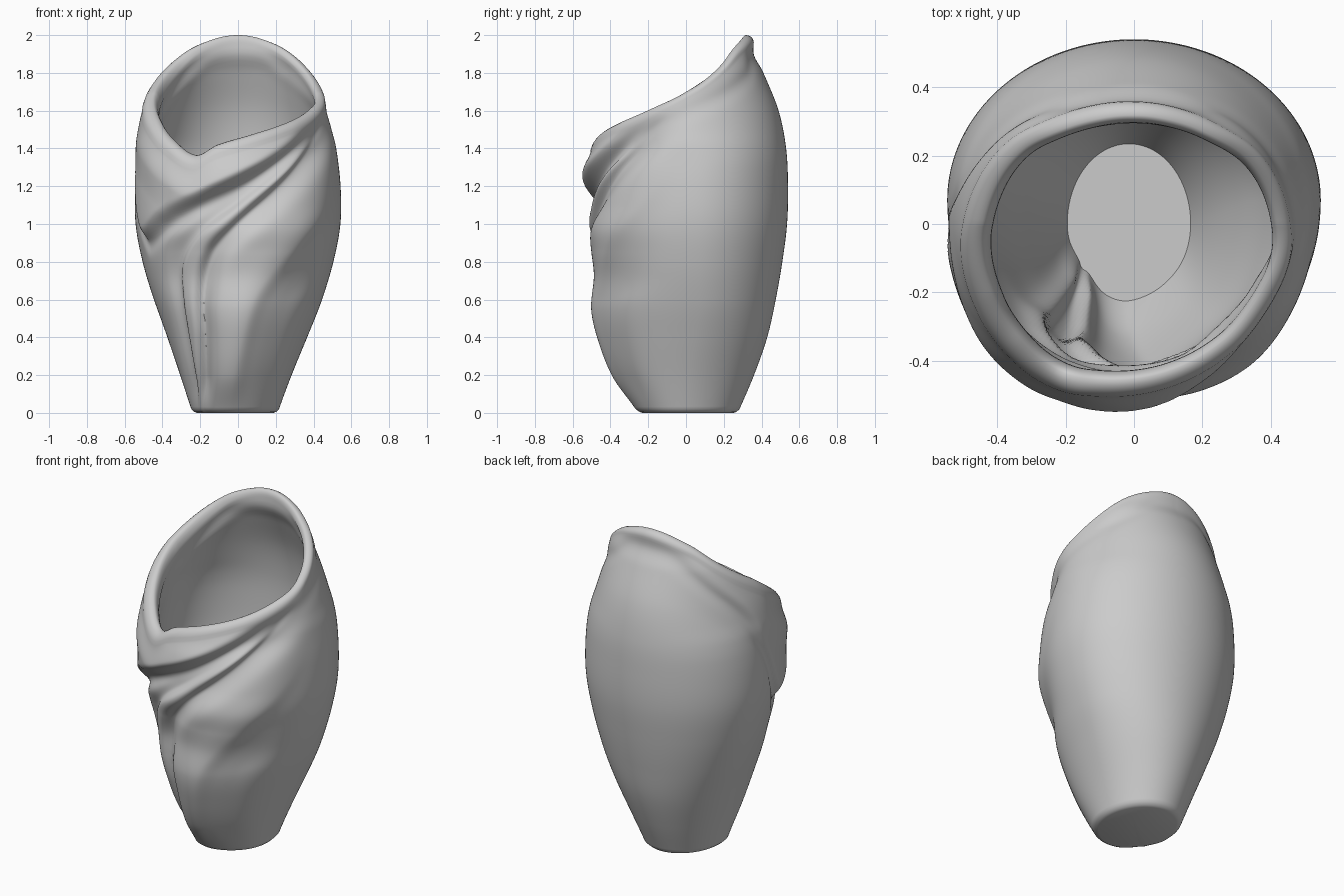
import bpy, bmesh
from math import sin, cos, pi, exp, sqrt, radians

if "Cube" in bpy.data.objects:
    bpy.data.objects.remove(bpy.data.objects["Cube"])

# Smooth curve through a few (position, value) points
def curve(*pts):
    n = len(pts)
    def slope(i):
        a, b = pts[max(i - 1, 0)], pts[min(i + 1, n - 1)]
        return (b[1] - a[1]) / (b[0] - a[0])
    m = [slope(i) for i in range(n)]
    def f(u):
        if u <= pts[0][0]:
            return pts[0][1]
        for i in range(n - 1):
            (a, va), (b, vb) = pts[i], pts[i + 1]
            if u <= b:
                h = b - a
                t = (u - a) / h
                return ((1 + 2 * t) * (1 - t) ** 2 * va + t * (1 - t) ** 2 * h * m[i]
                        + t * t * (3 - 2 * t) * vb + t * t * (t - 1) * h * m[i + 1])
        return pts[-1][1]
    return f

def smooth(t):
    t = min(max(t, 0), 1)
    return t * t * (3 - 2 * t)

# Body half-widths by height: sides, front, back
side = curve((0, .225), (.2, .295), (.4, .37), (.6, .445), (.8, .505), (1, .542), (1.2, .543),
             (1.4, .52), (1.5, .496), (1.6, .472), (1.7, .445), (1.85, .412), (2, .38))
front = curve((0, .25), (.2, .375), (.4, .452), (.55, .485), (.72, .478), (.85, .50), (.97, .522),
              (1.1, .505), (1.3, .49), (1.4, .46), (1.5, .425), (1.7, .38), (2, .33))
back = curve((0, .275), (.2, .36), (.4, .43), (.6, .475), (.8, .51), (1, .535), (1.2, .54),
             (1.4, .53), (1.6, .49), (1.8, .41), (1.9, .362), (2, .352))

# Rim height and lower edge of the collar, by angle from the front
rim = curve((-200, 1.98), (-180, 2), (-160, 1.98), (-135, 1.91), (-90, 1.70), (-60, 1.56),
            (-42, 1.45), (-25, 1.365), (-12, 1.42), (5, 1.465), (30, 1.53), (60, 1.61), (90, 1.70),
            (135, 1.91), (160, 1.98), (180, 2), (200, 1.98))
collar_low = curve((-200, 1.89), (-180, 1.91), (-160, 1.89), (-140, 1.79), (-110, 1.58), (-90, 1.38),
                   (-80, 1.2), (-72, 1.0), (-65, .91), (-45, 1.0), (-25, 1.09), (0, 1.21),
                   (25, 1.35), (45, 1.47), (62, 1.54), (90, 1.61), (140, 1.79), (160, 1.89),
                   (180, 1.91), (200, 1.89))
collar_amp = curve((-180, .012), (-110, .016), (-80, .016), (-62, .032), (-45, .05), (-30, .055),
                   (20, .05), (55, .025), (90, .012), (180, .012))
# Extra fullness at the rim, thickness of the lip and how far it rolls over, by angle
flare = curve((-180, 0), (-140, .012), (-90, .028), (-55, .03), (-20, .015), (30, .005), (60, 0))
lip_w = curve((-180, .062), (-140, .07), (-90, .092), (-50, .095), (-10, .08), (40, .065), (80, .058),
              (180, .062))
lip_h = curve((-180, .04), (-140, .05), (-90, .085), (-50, .085), (0, .07), (50, .05), (90, .035),
              (180, .04))

# Drapery lines: angle by height
crease_b = curve((0, -62), (.2, -53), (.6, -45), (.8, -39), (.95, -26), (1.1, -4), (1.25, 18),
                 (1.45, 50), (1.6, 75))
crease_a = curve((0, -48), (.2, -38), (.4, -31), (.6, -27), (.85, -16), (1, 0), (1.2, 26),
                 (1.45, 58), (1.6, 78))
ridge_c = curve((0, -8), (.3, 1), (.6, 10), (.75, 21), (.9, 35), (1.1, 56), (1.3, 74), (1.6, 95))

def dist(line, phi, z):
    # signed surface distance to a drapery line
    k = radians(line(z + .02) - line(z - .02)) / .04 * .48
    return radians(phi - line(z)) * max(.25, front(z)) / sqrt(1 + k * k)

def drapery(phi, z):
    if not -110 < phi < 130:
        return 0
    a, b, c = (dist(l, phi, z) for l in (crease_a, crease_b, ridge_c))
    d = -.052 * exp(-(a / (.03 if a < 0 else .075)) ** 2)
    d -= .035 * exp(-(b / (.06 if b < 0 else .028)) ** 2)
    right = 1 - smooth((phi - 35) / 45)
    d += right * (.02 * exp(-(c / (.13 if c < 0 else .07)) ** 2) - .014 * exp(-((c - .2) / .13) ** 2))
    return d * (smooth(z / .2) * .75 + .25) * (1 - smooth((z - 1.3) / .3))

def folds(phi, z, inner):
    s = z - collar_low(phi)
    d = drapery(phi, z) * (1 - smooth((s + .03) / .08))
    if inner:
        return d * .8
    amp = collar_amp(phi)
    top = smooth(1 - (rim(phi) - lip_h(phi) - z) / .15)
    d += (1 - .5 * top) * (amp * smooth((s + .01) / .09) - .5 * amp * exp(-((s + .02) / .045) ** 2))
    return d + flare(phi) * smooth(1 - (rim(phi) - lip_h(phi) - z) / .3)

def point(phi, z, inset, height=None, inner=0.0):
    p = radians(phi)
    d = -inset
    if inner < 1:
        d += (1 - inner) * folds(phi, z, False)
    if inner > 0:
        d += inner * folds(phi, z, True)
    x = (side(z) + d) * sin(p) - .015 * (1 - smooth(z / .6))
    # widest line of the body lies a little behind the middle
    cy = .07 * smooth(z / .6) * (1 - smooth((z - 1.3) / .35))
    y = cy - (front(z) + cy + d if cos(p) > 0 else back(z) - cy + d) * cos(p)
    return (x, y, z if height is None else height)

N, ROWS, WALL, FLOOR = 220, 120, .062, .05
angles = [-180 + 360 * i / N for i in range(N)]
bm = bmesh.new()
rows = []

# Rounded foot
for inset, h in ((.022, 0), (.007, .006)):
    rows.append([point(a, 0, inset, h) for a in angles])
# Outer wall
for j in range(ROWS + 1):
    t = j / ROWS
    rows.append([point(a, .02 + (rim(a) - lip_h(a) - .02) * t, 0) for a in angles])
# Rounded lip, rolling inwards
for j in range(1, 10):
    q = pi * j / 10
    row = []
    for a in angles:
        w, h = lip_w(a), lip_h(a)
        inset = w * (.65 * (1 - cos(q)) if q < pi / 2 else .65 - .35 * cos(q))
        row.append(point(a, rim(a) - h, inset, rim(a) - h + h * sin(q)))
    rows.append(row)
# Inner wall
for j in range(81):
    t = 1 - j / 80
    b = smooth(j / 10)
    rows.append([point(a, FLOOR + (rim(a) - lip_h(a) - FLOOR) * t,
                       lip_w(a) * (1 - b) + WALL * b, None, b) for a in angles])

verts = [[bm.verts.new(p) for p in r] for r in rows]
for r0, r1 in zip(verts, verts[1:]):
    for i in range(N):
        k = (i + 1) % N
        bm.faces.new((r0[i], r0[k], r1[k], r1[i]))
# Underside and inner floor
bm.faces.new(list(reversed(verts[0])))
bm.faces.new(verts[-1])
bmesh.ops.recalc_face_normals(bm, faces=bm.faces)

mesh = bpy.data.meshes.new("draped_vase")
bm.to_mesh(mesh)
bm.free()
vase = bpy.data.objects.new("draped_vase", mesh)
bpy.context.collection.objects.link(vase)
bpy.context.view_layer.objects.active = vase
vase.select_set(True)
bpy.ops.object.shade_smooth_by_angle(angle=radians(50))
